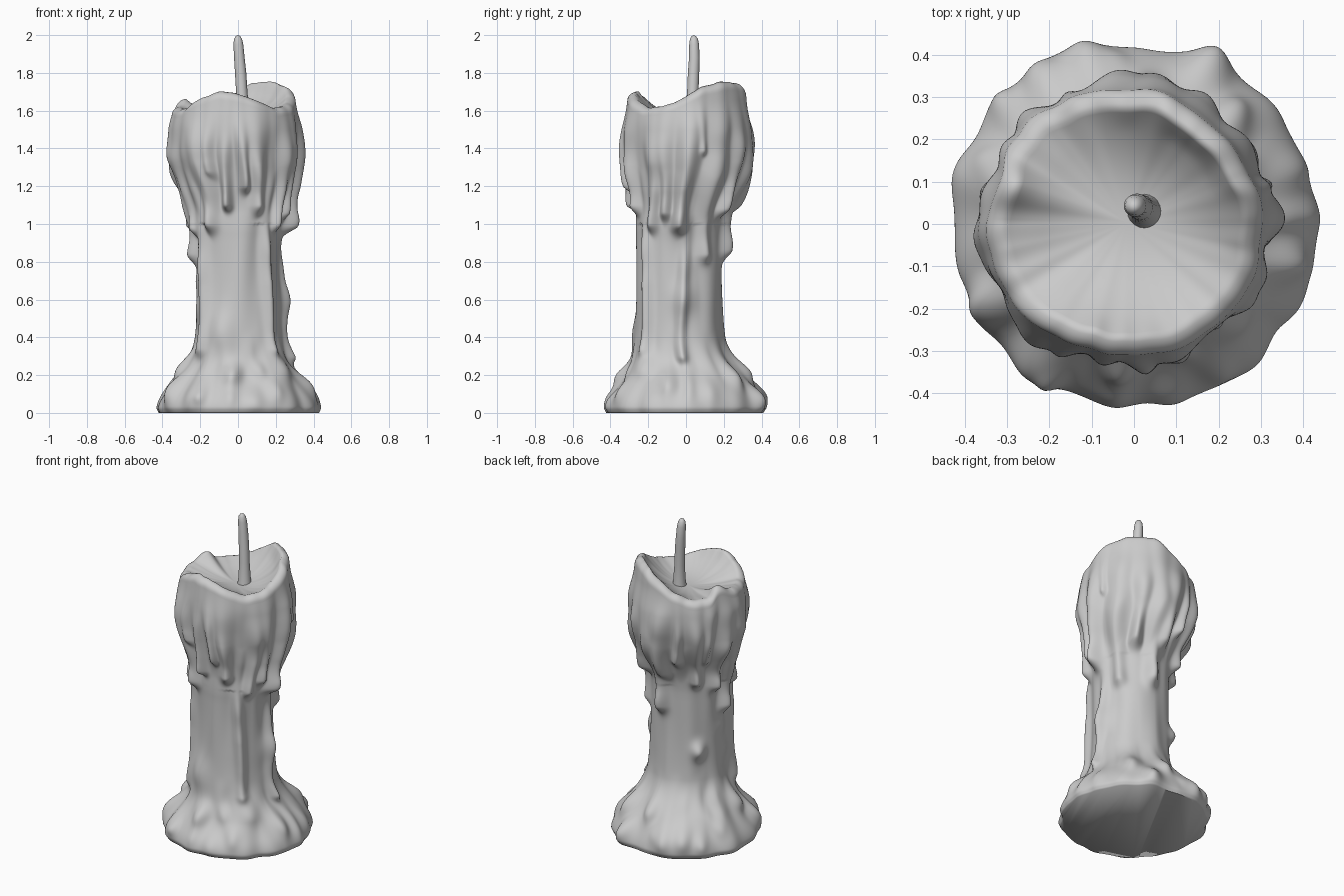
import bpy, math, random
from mathutils import Vector, noise

if "Cube" in bpy.data.objects:
    bpy.data.objects.remove(bpy.data.objects["Cube"])

random.seed(4)
N, ROWS, BOWL = 256, 200, 26


def curve_table(tab, x):
    # smooth curve (Hermite with finite-difference slopes) through (x, value) pairs
    x = min(max(x, tab[0][0]), tab[-1][0])
    for i in range(len(tab) - 1):
        (a, va), (b, vb) = tab[i], tab[i + 1]
        if x <= b:
            break
    p, q = tab[max(i - 1, 0)], tab[min(i + 2, len(tab) - 1)]
    h = b - a
    ma = (vb - p[1]) / (b - p[0]) * h
    mb = (q[1] - va) / (q[0] - a) * h
    t = (x - a) / h
    return ((2 * t**3 - 3 * t * t + 1) * va + (t**3 - 2 * t * t + t) * ma
            + (3 * t * t - 2 * t**3) * vb + (t**3 - t * t) * mb)


def smooth(a, b, x):
    t = min(1, max(0, (x - a) / (b - a)))
    return t * t * (3 - 2 * t)


def wrap(d):
    return (d + 180) % 360 - 180


# body radius by height, rim height by angle (0 = +x, -90 = front)
BODY = [(0, .42), (.03, .43), (.09, .405), (.2, .322), (.3, .26), (.4, .23), (.6, .217),
        (.9, .217), (1.05, .228), (1.2, .252), (1.4, .282), (1.52, .29), (1.65, .278), (1.75, .268)]
RIM = [(-180, 1.62), (-150, 1.61), (-122, 1.68), (-98, 1.70), (-70, 1.66), (-45, 1.62),
       (-15, 1.64), (15, 1.72), (40, 1.75), (72, 1.74), (100, 1.66), (130, 1.60),
       (148, 1.61), (161, 1.66), (180, 1.62)]
# wax runs: angle, half width, start height, end height, thickness
DRIPS = [(-144, .05, 1.6, .34, .035), (-130, .045, 1.6, 1.0, .05), (-114, .04, 1.55, 1.28, .045),
         (-101, .03, 1.5, 1.10, .045), (-85, .035, 1.6, 1.2, .04), (-67, .045, 1.6, 1.10, .055),
         (-48, .04, 1.1, .34, .03), (-36, .04, 1.6, 1.0, .05), (-20, .04, 1.6, 1.06, .04),
         (2, .04, 1.6, .99, .06), (12, .03, 1.6, 1.39, .035), (4, .035, .95, .30, .03),
         (34, .045, 1.6, .84, .04), (55, .045, 1.6, 1.08, .045), (80, .05, 1.6, .86, .05),
         (95, .05, 1.6, 1.1, .05), (112, .035, 1.6, 1.2, .035), (134, .04, 1.6, 1.04, .045),
         (150, .035, 1.6, 1.18, .04), (167, .045, 1.6, 1.0, .055), (-174, .05, 1.6, .84, .055),
         (-158, .045, 1.6, .98, .05)]
# wax lumps: angle, height, size, bulge
LUMPS = [(140, .58, .045, .05), (-175, .70, .06, .02), (-168, .55, .06, .02), (0, 1.0, .07, .03),
         (5, .6, .07, .03), (-115, .43, .09, .03), (65, .09, .06, .05), (106, .10, .06, .04),
         (18, .13, .07, .04), (-152, .12, .06, .05), (122, .12, .06, .045), (50, .2, .06, .06),
         (-79, .06, .06, .03), (-95, .2, .05, .05), (-125, .1, .07, .04), (-40, .24, .06, .04),
         (-170, .24, .06, .05), (155, .16, .05, .04), (85, .22, .05, .04), (-15, .16, .06, .05),
         (-60, .12, .05, .03)]
LUMPS += [(random.uniform(-180, 180), random.uniform(.06, .32), random.uniform(.03, .05),
           random.uniform(.01, .03)) for _ in range(14)]


def radius(a, z):
    r = curve_table(BODY, z)
    ca, sa = math.cos(math.radians(a)), math.sin(math.radians(a))
    r += .012 * noise.noise(Vector((ca * 2.2, sa * 2.2, z * 1.8)))
    # melted skirt around the upper half
    edge = 1.2 + .1 * noise.noise(Vector((ca * 4, sa * 4, 7)))
    r += .03 * smooth(edge - .14, edge + .1, z)
    # runs of wax with rounded ends, merging softly and widening upwards
    total = 0
    for i, (da, w, z0, z1, amp) in enumerate(DRIPS):
        w *= .85 + .8 * smooth(z1 + .05, z1 + .45, z) * (z > 1)
        s = wrap(a - da - 3 * math.sin(5 * z + 2 * i)) * math.pi / 180 * r / w
        t = (z - z1) / w
        d2 = s * s + (.5 * t * t if t < 0 else 0)
        if d2 > 7:
            continue
        bulb = 1 + .2 * math.exp(-(t - .3) ** 2 / 3) + .5 * noise.noise(Vector((i * 3.1, 0, z * 6)))
        fade = 1 - .8 * smooth(z0 - .3, z0 + .06, z)
        total += (amp * bulb * fade * math.exp(-1.3 * d2)) ** 2.5
    r += total ** .4
    for la, lz, size, amp in LUMPS:
        s = wrap(a - la) * math.pi / 180 * r
        d2 = (s * s + ((z - lz) * .7) ** 2) / size ** 2
        if d2 < 6:
            r += amp * .85 * math.exp(-1.4 * d2)
    # ridged folds in the spread foot
    foot = smooth(.45, .2, z) * smooth(-.25, .15, z)
    return r + foot * .03 * noise.noise(Vector((ca * 3.6, sa * 3.6, z * 3 + 3)))


def place(a, r, z):
    # ring point, with the slim trunk leaning forward and the top leaning left
    t = math.radians(a)
    trunk = smooth(.1, .4, z) * smooth(1.3, .95, z)
    top = smooth(1.15, 1.4, z)
    return (r * math.cos(t) + .004 * trunk - .016 * top,
            r * math.sin(t) * (1 + .04 * trunk) - .035 * trunk + .004 * top, z)


def make_mesh(name, rings, tip):
    verts = [p for ring in rings for p in ring] + [tip]
    n, m = len(rings[0]), len(rings)
    faces = [tuple(reversed(range(n)))]
    for j in range(m - 1):
        for i in range(n):
            k = (i + 1) % n
            faces.append((j * n + i, j * n + k, (j + 1) * n + k, (j + 1) * n + i))
    faces += [((m - 1) * n + i, (m - 1) * n + (i + 1) % n, m * n) for i in range(n)]
    me = bpy.data.meshes.new(name)
    me.from_pydata(verts, [], faces)
    ob = bpy.data.objects.new(name, me)
    bpy.context.collection.objects.link(ob)
    bpy.context.view_layer.objects.active = ob
    ob.select_set(True)
    bpy.ops.object.shade_smooth_by_angle(angle=math.radians(70))
    ob.select_set(False)


# candle body: outer wall, rounded lip, melted bowl
angles = [-180 + 360 * i / N for i in range(N)]
rims = [curve_table(RIM, a) + .008 * noise.noise(Vector((math.cos(math.radians(a)) * 5,
        math.sin(math.radians(a)) * 5, 1))) for a in angles]
LIP, FLOOR = .045, 1.565
rings, edge = [], []
for j in range(ROWS + 1):
    heights = [(top - LIP) * j / ROWS for top in rims]
    edge = [radius(a, z) for a, z in zip(angles, heights)]
    rings.append([place(a, r, z) for a, r, z in zip(angles, edge, heights)])
for j in range(1, 7):
    q = j / 6 * math.pi / 2
    rings.append([place(a, e - LIP * (1 - math.cos(q)), top - LIP + LIP * math.sin(q))
                  for a, e, top in zip(angles, edge, rims)])
mean = sum(edge) / N
for j in range(1, BOWL):
    f = 1 - j / BOWL
    k = smooth(.75, 1, f)
    rings.append([place(a, (mean + (e - mean) * k - LIP) * f, FLOOR + (top - FLOOR) * f ** 2.3)
                  for a, e, top in zip(angles, edge, rims)])
make_mesh("candle_body", rings, place(0, 0, FLOOR))

# wick: slightly bent tapering cord with a rounded tip
PATH = [(.025, .03, 1.53, .045), (.024, .032, 1.6, .036), (.02, .036, 1.7, .03), (.014, .04, 1.8, .03),
        (.007, .044, 1.88, .028), (.002, .043, 1.95, .026), (0, .042, 1.98, .021), (0, .041, 1.994, .012)]
wick = [[(x + r * math.cos(2 * math.pi * i / 20), y + r * math.sin(2 * math.pi * i / 20), z)
         for i in range(20)] for x, y, z, r in PATH]
make_mesh("wick", wick, (0, .041, 2.0))
